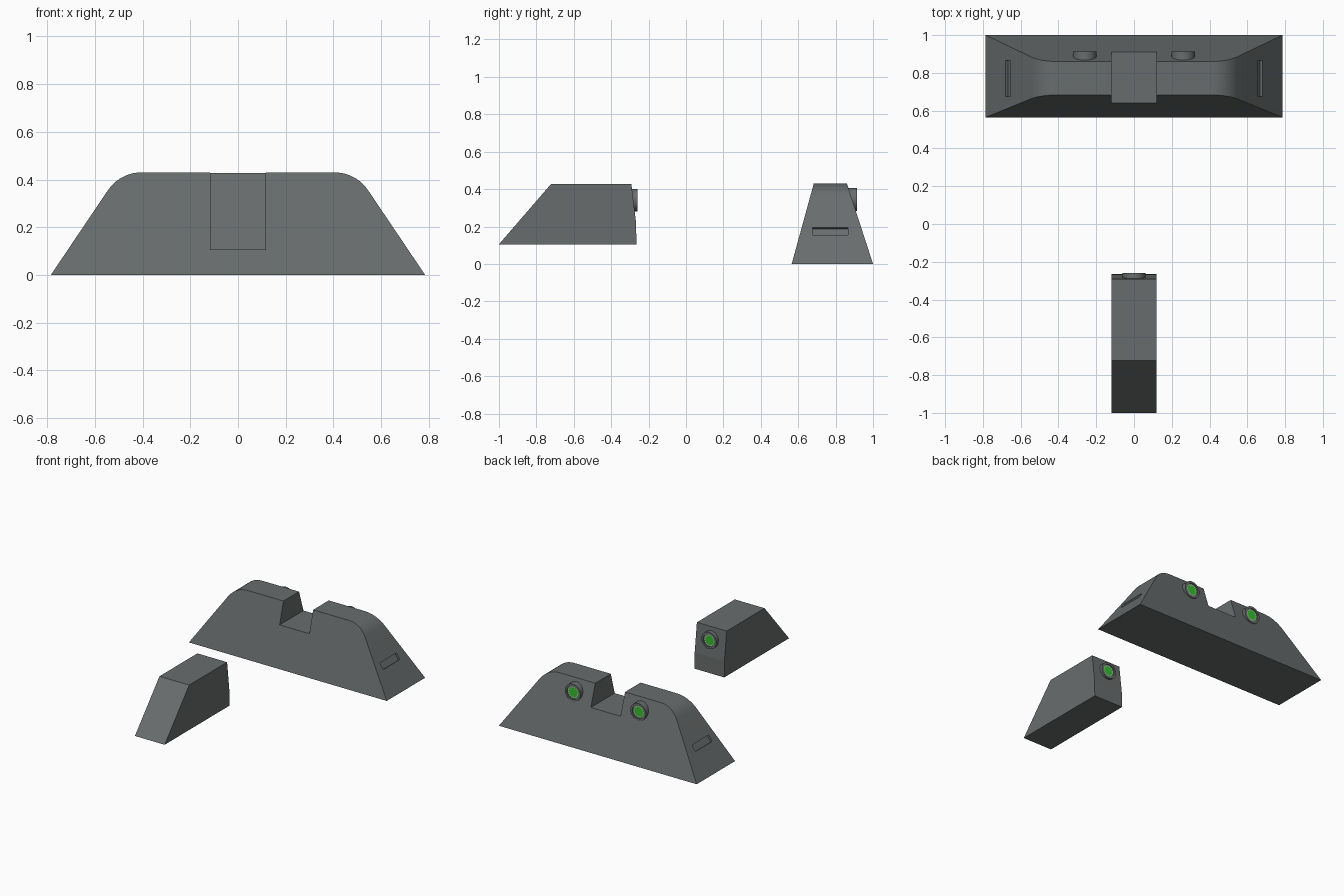
import bpy, bmesh, math
from mathutils import Matrix

cube = bpy.data.objects.get("Cube")
if cube:
    bpy.data.objects.remove(cube, do_unlink=True)


def material(name, rgb):
    m = bpy.data.materials.new(name)
    m.use_nodes = True
    m.diffuse_color = (*rgb, 1)
    m.node_tree.nodes["Principled BSDF"].inputs["Base Color"].default_value = (*rgb, 1)
    return m


GREY = material("gunmetal grey", (0.14, 0.152, 0.152))
GREEN = material("bright green", (0.04, 0.5, 0.03))
PALE = material("pale grey", (0.6, 0.65, 0.6))


def finish(name, bm, mats):
    bmesh.ops.recalc_face_normals(bm, faces=bm.faces)
    me = bpy.data.meshes.new(name)
    bm.to_mesh(me)
    bm.free()
    for m in mats:
        me.materials.append(m)
    ob = bpy.data.objects.new(name, me)
    bpy.context.collection.objects.link(ob)
    return ob


def activate(ob):
    bpy.ops.object.select_all(action='DESELECT')
    ob.select_set(True)
    bpy.context.view_layer.objects.active = ob


def smooth(ob):
    activate(ob)
    bpy.ops.object.shade_smooth_by_angle(angle=math.radians(30))


def prism(name, near, far):
    """Solid between two matching outlines."""
    bm = bmesh.new()
    a = [bm.verts.new(p) for p in near]
    b = [bm.verts.new(p) for p in far]
    bm.faces.new(a)
    bm.faces.new(b[::-1])
    for i in range(len(a)):
        j = (i + 1) % len(a)
        bm.faces.new((a[i], b[i], b[j], a[j]))
    return finish(name, bm, [GREY])


# Rear sight: half outline with notch and rounded shoulder, mirrored
HALF, TOP, NOTCH_X, NOTCH_Z = 0.785, 0.43, 0.118, 0.275
lean = math.atan2(0.29, TOP)          # side slope from vertical
turn = math.pi / 2 - lean
tangent = 0.09
radius = tangent / math.tan(turn / 2)
centre_x = HALF - 0.29 - tangent
half = [(NOTCH_X, NOTCH_Z), (NOTCH_X, TOP)]
for i in range(11):
    t = turn * i / 10
    half.append((centre_x + radius * math.sin(t), TOP - radius + radius * math.cos(t)))
half.append((HALF, 0))
outline = half + [(-x, z) for x, z in reversed(half)]
rear = prism("rear_sight",
             [(x, 0.565 + 0.275 * z, z) for x, z in outline],
             [(x, 1.0 - 0.325 * z, z) for x, z in outline])

# Shallow slots in the sloping ends
for s in (1, -1):
    bm = bmesh.new()
    bmesh.ops.create_cube(bm, size=1)
    z = 0.175
    place = (Matrix.Translation((s * (HALF - z * math.tan(lean)), 0.77, z))
             @ Matrix.Rotation(-s * lean, 4, 'Y')
             @ Matrix.Diagonal((0.03, 0.19, 0.048, 1)))
    bmesh.ops.transform(bm, matrix=place, verts=bm.verts)
    cutter = finish("slot_cutter", bm, [GREY])
    cutter.hide_render = True
    mod = rear.modifiers.new("slot", 'BOOLEAN')
    mod.operation = 'DIFFERENCE'
    mod.solver = 'EXACT'
    mod.object = cutter
    activate(rear)
    bpy.ops.object.modifier_apply(modifier=mod.name)
    bpy.data.objects.remove(cutter, do_unlink=True)
smooth(rear)

# Front sight: ramped blade
blade = [(-1, 0.105), (-0.722, 0.427), (-0.292, 0.427), (-0.267, 0.22), (-0.265, 0.105)]
front = prism("front_sight",
              [(-0.118, y, z) for y, z in blade],
              [(0.118, y, z) for y, z in blade])


# Glowing dots: lathed sleeve with recessed green insert and dashed ring
def dot(name, x, end, z, r):
    n = 32
    rings = [(r, end - 0.07), (r, end), (r * 0.76, end),
             (r * 0.76, end - 0.006), (r * 0.66, end - 0.006), (r * 0.54, end - 0.006)]
    bm = bmesh.new()
    loops = [[bm.verts.new((x + q * math.cos(math.tau * i / n), y,
                            z + q * math.sin(math.tau * i / n)))
              for i in range(n)] for q, y in rings]
    for k, (a, b) in enumerate(zip(loops, loops[1:])):
        for i in range(n):
            j = (i + 1) % n
            f = bm.faces.new((a[i], a[j], b[j], b[i]))
            if k == len(rings) - 2:
                f.material_index = 1 + i % 2
    bm.faces.new(loops[-1]).material_index = 1
    bm.faces.new(loops[0])
    smooth(finish(name, bm, [GREY, GREEN, PALE]))


dot("right_rear_dot", -0.26, 0.914, 0.345, 0.062)
dot("left_rear_dot", 0.26, 0.914, 0.345, 0.062)
dot("front_dot", 0, -0.259, 0.34, 0.06)
